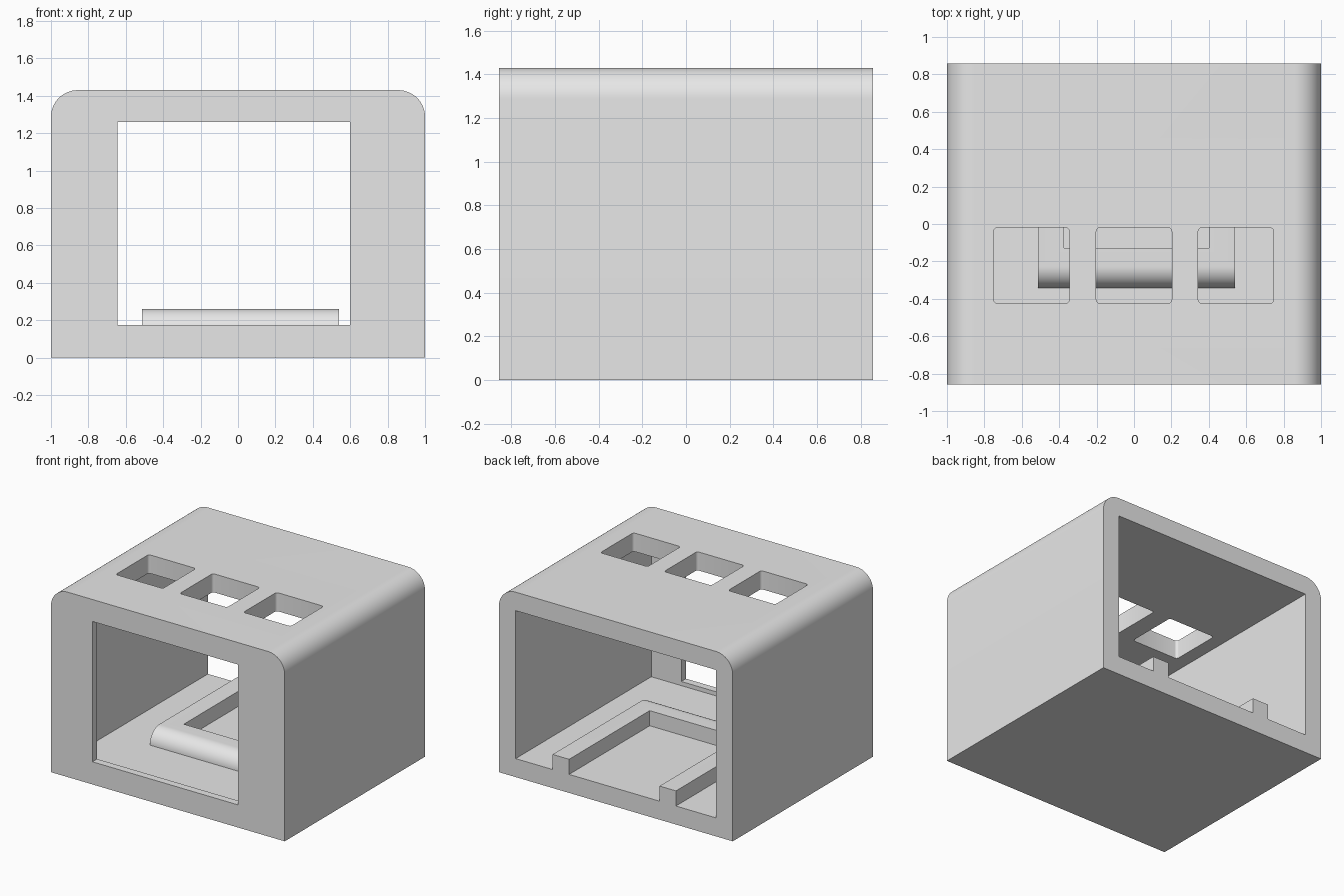
import bpy, bmesh, math
from mathutils import Vector

if "Cube" in bpy.data.objects:
    bpy.data.objects.remove(bpy.data.objects["Cube"], do_unlink=True)

W, D, H = 1.0, 0.857, 1.43       # half width, half depth, height
WALL, FRONT, R = 0.143, 0.057, 0.143

grey = bpy.data.materials.new("plain grey")
grey.use_nodes = True
grey.diffuse_color = (0.8, 0.8, 0.8, 1)
grey.node_tree.nodes["Principled BSDF"].inputs["Base Color"].default_value = (0.8, 0.8, 0.8, 1)


def prism(name, points, direction):
    """Extrude a closed planar outline along a direction."""
    bm = bmesh.new()
    face = bm.faces.new([bm.verts.new(p) for p in points])
    ext = bmesh.ops.extrude_face_region(bm, geom=[face])
    verts = [g for g in ext["geom"] if isinstance(g, bmesh.types.BMVert)]
    bmesh.ops.translate(bm, verts=verts, vec=Vector(direction))
    bmesh.ops.recalc_face_normals(bm, faces=bm.faces)
    mesh = bpy.data.meshes.new(name)
    bm.to_mesh(mesh)
    bm.free()
    mesh.materials.append(grey)
    ob = bpy.data.objects.new(name, mesh)
    bpy.context.collection.objects.link(ob)
    return ob


def arc(cx, cz, rad, start, steps=16):
    """Quarter circle points, counter-clockwise from a start angle."""
    angles = [start + math.pi / 2 * i / steps for i in range(steps + 1)]
    return [(cx + rad * math.cos(a), cz + rad * math.sin(a)) for a in angles]


def box(name, x0, x1, y0, y1, z0, z1):
    outline = [(x0, y0, z0), (x1, y0, z0), (x1, y1, z0), (x0, y1, z0)]
    return prism(name, outline, (0, 0, z1 - z0))


def cut(target, cutter):
    """Subtract the cutter from the target and discard it."""
    cutter.hide_render = True
    mod = target.modifiers.new("cut", "BOOLEAN")
    mod.operation, mod.solver, mod.object = "DIFFERENCE", "EXACT", cutter
    with bpy.context.temp_override(object=target, active_object=target):
        bpy.ops.object.modifier_apply(modifier=mod.name)
    bpy.data.objects.remove(cutter, do_unlink=True)


def smooth(ob):
    bpy.ops.object.select_all(action="DESELECT")
    ob.select_set(True)
    bpy.context.view_layer.objects.active = ob
    bpy.ops.object.shade_smooth_by_angle(angle=math.radians(30))


# Housing: block with two rounded top edges
outline = [(-W, 0), (W, 0)]
outline += arc(W - R, H - R, R, 0) + arc(R - W, H - R, R, math.pi / 2)
housing = prism("housing", [(x, -D, z) for x, z in outline], (0, 2 * D, 0))

# Cavity open at the back, then the front window
cut(housing, box("cavity", WALL - W, W - WALL, FRONT - D, D + 0.2, WALL, H - WALL))
cut(housing, box("window", -0.645, 0.6, -D - 0.2, -0.6, 0.175, 1.26))

# Three roof openings with slightly rounded corners
r = 0.02
for cx in (-0.548, 0, 0.545):
    hx, hy, cy = 0.202, 0.202, -0.222
    pts = []
    for i, (sx, sy) in enumerate([(1, 1), (-1, 1), (-1, -1), (1, -1)]):
        pts += arc(cx + sx * (hx - r), cy + sy * (hy - r), r, i * math.pi / 2, 4)
    cut(housing, prism("roof_opening", [(x, y, 1.1) for x, y in pts], (0, 0, 0.6)))
smooth(housing)

# U-shaped floor frame: round-nosed slab with a pocket open to the back
top, nose, rad = 0.26, -0.343, 0.117
side = [(D, WALL), (D, top)] + arc(nose + rad, top - rad, rad, math.pi / 2)
frame = prism("floor_frame", [(-0.514, y, z) for y, z in side], (1.055, 0, 0))
cut(frame, box("pocket", -0.374, 0.4, -0.128, D + 0.2, 0, 0.5))
smooth(frame)
